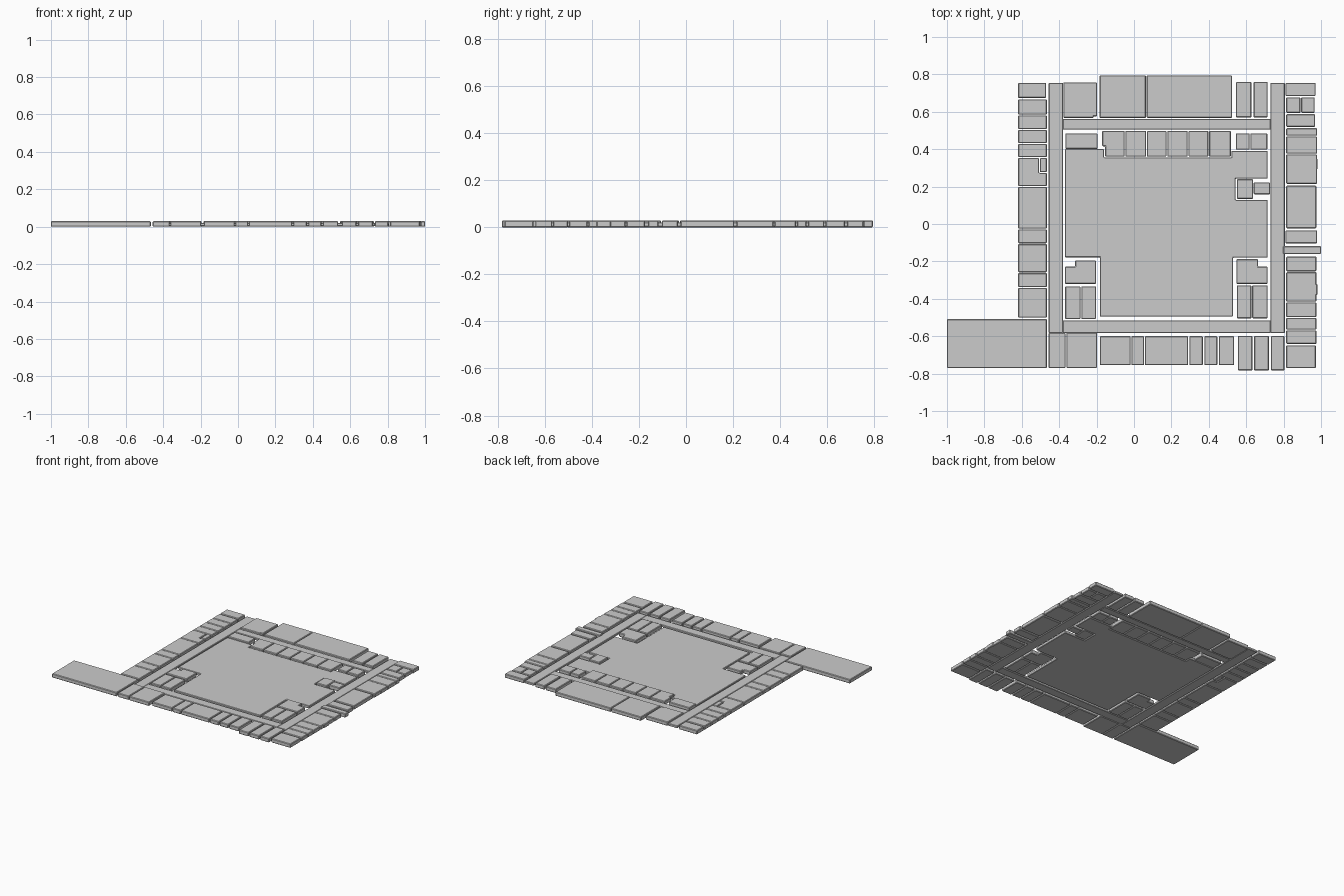
import bpy, bmesh

H = 0.03       # block height
LOW = 0.021    # paving height


def slab(name, pts, z0=0.0, z1=H, bevel=0.004):
    """Extrude a counter-clockwise outline and soften its edges."""
    bm = bmesh.new()
    face = bm.faces.new([bm.verts.new((x, y, z0)) for x, y in pts])
    ext = bmesh.ops.extrude_face_region(bm, geom=[face])
    verts = [v for v in ext["geom"] if isinstance(v, bmesh.types.BMVert)]
    bmesh.ops.translate(bm, verts=verts, vec=(0, 0, z1 - z0))
    bmesh.ops.recalc_face_normals(bm, faces=bm.faces)
    if bevel:
        bmesh.ops.bevel(bm, geom=list(bm.edges), offset=bevel, segments=1,
                        affect='EDGES', profile=0.5)
    me = bpy.data.meshes.new(name)
    bm.to_mesh(me)
    bm.free()
    ob = bpy.data.objects.new(name, me)
    bpy.context.collection.objects.link(ob)
    return ob


def box(name, x0, x1, y0, y1, **kw):
    return slab(name, [(x0, y0), (x1, y0), (x1, y1), (x0, y1)], **kw)


def row(name, cuts, y0, y1, gap=0.004):
    for a, b in zip(cuts, cuts[1:]):
        box(name, a + gap / 2, b - gap / 2, y0, y1)


def column(name, cuts, x0, x1, gap=0.004):
    for a, b in zip(cuts, cuts[1:]):
        box(name, x0, x1, b + gap / 2, a - gap / 2)


# Left outer column
column("left_block", [0.757, 0.672], -0.62, -0.47)
column("left_block", [0.668, 0.583, 0.505, 0.43, 0.355], -0.62, -0.466)
slab("left_notched_block", [(-0.62, 0.202), (-0.466, 0.202), (-0.466, 0.273),
     (-0.507, 0.273), (-0.507, 0.353), (-0.62, 0.353)])
box("left_small_block", -0.503, -0.466, 0.277, 0.353)
column("left_block", [0.2, -0.027, -0.105, -0.26, -0.34, -0.503], -0.62, -0.466)
box("corner_plot", -1.0, -0.466, -0.77, -0.508)

# Top outer row
slab("top_block", [(-0.378, 0.567), (-0.215, 0.567), (-0.215, 0.575),
     (-0.197, 0.575), (-0.197, 0.757), (-0.378, 0.757)])
row("top_hall", [-0.186, 0.066, 0.526], 0.567, 0.795)
row("top_house", [0.543, 0.63], 0.57, 0.76)
row("top_house", [0.637, 0.717], 0.57, 0.76)

# Right outer column
column("right_block", [0.757, 0.682], 0.81, 0.971)
box("right_small_block", 0.814, 0.89, 0.594, 0.677)
box("right_small_block", 0.894, 0.966, 0.594, 0.677)
column("right_block", [0.59, 0.517], 0.814, 0.968)
column("right_block", [0.515, 0.47, 0.374, 0.213], 0.814, 0.979)
column("right_block", [0.207, -0.025], 0.814, 0.975)
column("right_block", [-0.032, -0.105], 0.81, 0.979)
box("right_gate", 0.797, 1.0, -0.161, -0.118)
column("right_block", [-0.172, -0.255, -0.417, -0.5, -0.567, -0.643], 0.814, 0.975)
column("right_block", [-0.647, -0.773], 0.814, 0.973)
for y in (0.32, -0.35):
    box("right_lean_to", 0.967, 0.98, y - 0.03, y + 0.03)

# Bottom outer row
row("bottom_block", [-0.184, -0.016, 0.056, 0.291], -0.755, -0.6)
row("bottom_block", [0.294, 0.37], -0.755, -0.6)
row("bottom_block", [0.374, 0.448], -0.755, -0.6)
row("bottom_block", [0.452, 0.537], -0.755, -0.6)
row("bottom_house", [0.553, 0.635], -0.783, -0.598)
row("bottom_house", [0.64, 0.723], -0.783, -0.598)
row("bottom_house", [0.73, 0.806], -0.783, -0.598)

# Street ring
street = dict(z0=0.003, z1=LOW, bevel=0.003)
box("left_street", -0.456, -0.38, -0.583, 0.755, **street)
box("right_street", 0.73, 0.806, -0.583, 0.755, **street)
box("top_street", -0.381, 0.731, 0.505, 0.562, **street)
box("bottom_street", -0.381, 0.731, -0.583, -0.515, **street)
box("corner_yard", -0.456, -0.366, -0.77, -0.582)
box("corner_yard", -0.362, -0.197, -0.77, -0.582)

# Inner top row
box("inner_block", -0.367, -0.195, 0.402, 0.485)
slab("inner_end_house", [(-0.155, 0.36), (-0.05, 0.36), (-0.05, 0.498),
     (-0.17, 0.498), (-0.17, 0.415), (-0.155, 0.415)])
row("inner_house", [-0.048, 0.067, 0.176, 0.289, 0.4, 0.52], 0.36, 0.498)
row("inner_block", [0.543, 0.62], 0.397, 0.485)
row("inner_block", [0.62, 0.715], 0.397, 0.485)

# Square with stepped outline
slab("square", [(-0.183, -0.495), (0.529, -0.495), (0.529, -0.18), (0.715, -0.18),
     (0.715, 0.128), (0.543, 0.128), (0.543, 0.242), (0.715, 0.242), (0.715, 0.39),
     (0.52, 0.39), (0.52, 0.355), (-0.16, 0.355), (-0.16, 0.4), (-0.37, 0.4),
     (-0.37, -0.178), (-0.183, -0.178)], z1=LOW, bevel=0.003)

# Kiosk beside the right street
box("kiosk", 0.55, 0.637, 0.135, 0.24)
box("kiosk_wing", 0.64, 0.728, 0.158, 0.222)

# Inner lower corners
slab("inner_corner_left", [(-0.37, -0.32), (-0.202, -0.32), (-0.202, -0.195),
     (-0.315, -0.195), (-0.315, -0.228), (-0.37, -0.228)])
row("inner_lower_left", [-0.37, -0.284], -0.508, -0.333)
row("inner_lower_left", [-0.284, -0.2], -0.508, -0.333)
slab("inner_corner_right", [(0.548, -0.32), (0.715, -0.32), (0.715, -0.228),
     (0.663, -0.228), (0.663, -0.188), (0.548, -0.188)])
row("inner_lower_right", [0.548, 0.63], -0.505, -0.328)
row("inner_lower_right", [0.63, 0.717], -0.505, -0.328)
